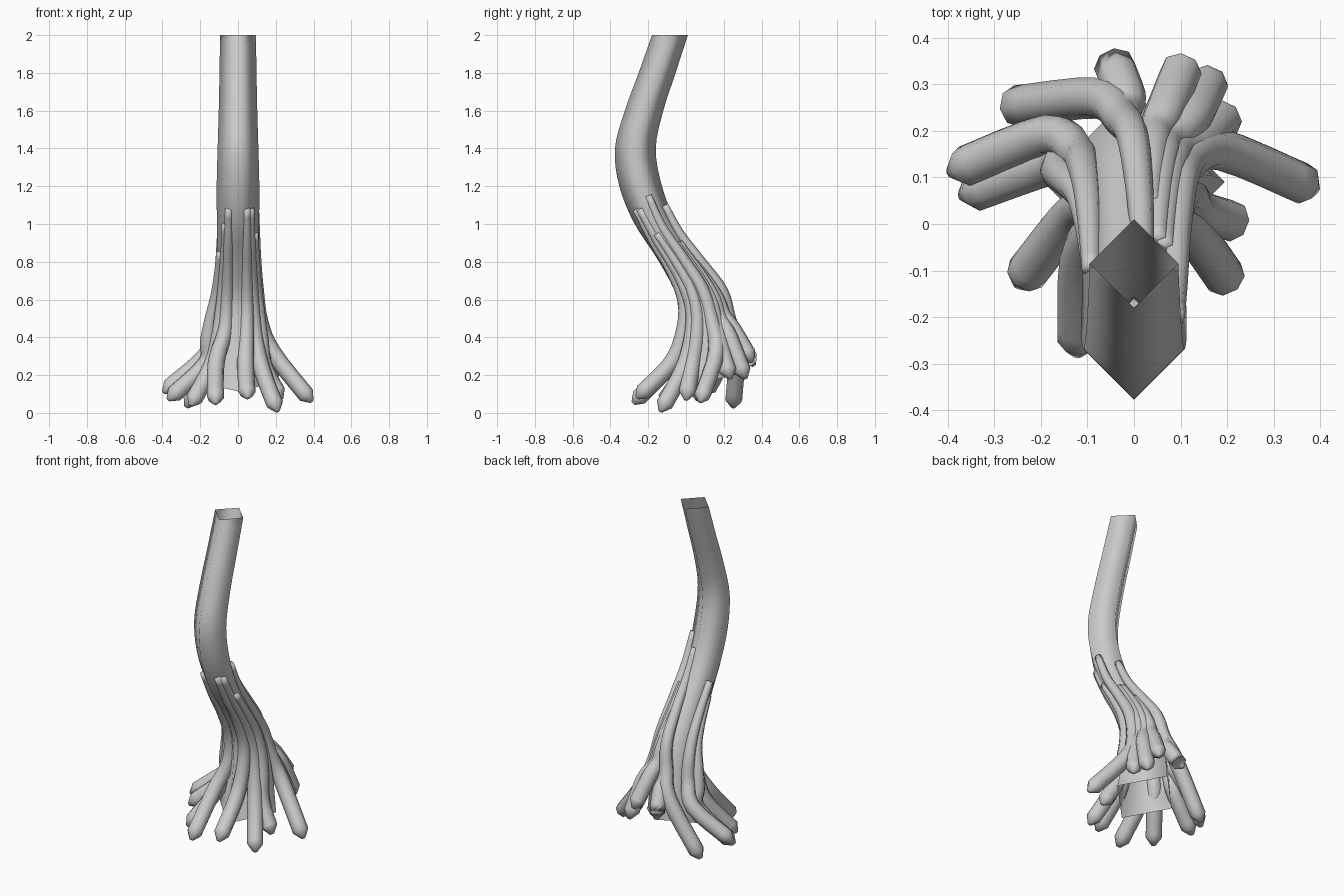
import bpy, bmesh, math
from mathutils import Vector

cube = bpy.data.objects.get("Cube")
if cube:
    bpy.data.objects.remove(cube, do_unlink=True)

bark = bpy.data.materials.new("grey_bark")
bark.use_nodes = True
GREY = (0.6, 0.6, 0.6, 1)
bark.diffuse_color = GREY
bark.node_tree.nodes["Principled BSDF"].inputs["Base Color"].default_value = GREY


def spline(points, steps):
    """Smooth curve through the points (Catmull-Rom)."""
    pts = [points[0] * 2 - points[1]] + points + [points[-1] * 2 - points[-2]]
    out = []
    for a, b, c, d in zip(pts, pts[1:], pts[2:], pts[3:]):
        for i in range(steps):
            t = i / steps
            out.append((b * 2 + (c - a) * t + (a * 2 - b * 5 + c * 4 - d) * t ** 2
                        + (b * 3 - a - c * 3 + d) * t ** 3) / 2)
    return out + [points[-1]]


def skin(name, rings, capped):
    """Join rings of points into a smooth tube."""
    bm = bmesh.new()
    loops = [[bm.verts.new(p) for p in ring] for ring in rings]
    n = len(loops[0])
    for low, high in zip(loops, loops[1:]):
        for i in range(n):
            j = (i + 1) % n
            bm.faces.new((low[i], low[j], high[j], high[i]))
    if capped:
        bm.faces.new(loops[0])
        bm.faces.new(loops[-1])
    bmesh.ops.recalc_face_normals(bm, faces=bm.faces)
    for face in bm.faces:
        face.smooth = True
    mesh = bpy.data.meshes.new(name)
    bm.to_mesh(mesh)
    bm.free()
    mesh.materials.append(bark)
    bpy.context.collection.objects.link(bpy.data.objects.new(name, mesh))


# Trunk: leaning S-curve with a diamond section, open at both ends
# (half width, centre y, height)
trunk = spline([Vector(p) for p in (
    (.195, .09, .16), (.16, .105, .38), (.127, .08, .6), (.113, -.03, .8),
    (.112, -.16, 1), (.113, -.24, 1.2), (.108, -.268, 1.4), (.102, -.222, 1.6),
    (.098, -.153, 1.8), (.095, -.085, 2))], 4)


def trunk_ring(r, y, z):
    tilt = max(0, .4 - z)
    return [(dx * r, y + dy * r, z + tilt * dy * r)
            for dx, dy in ((1, 0), (0, 1), (-1, 0), (0, -1))]


skin("trunk", [trunk_ring(*p) for p in trunk], False)


def trunk_at(z):
    for a, b in zip(trunk, trunk[1:]):
        if z <= b.z:
            return a.lerp(b, max(0, (z - a.z) / (b.z - a.z)))
    return trunk[-1]


def on_bark(angle, z, lift):
    """Point on the diamond surface, slightly lifted."""
    r, y, _ = trunk_at(z)
    c, s = math.cos(angle), math.sin(angle)
    d = r / (abs(c) + abs(s)) + lift
    return Vector((c * d, y + s * d, z))


def root(name, angle, top, elbow, tip):
    """Tube that hugs the trunk, bends at the elbow and ends in a tapered tip."""
    elbow, tip = Vector(elbow), Vector(tip)
    start = math.radians(angle)
    turn = math.atan2(elbow.y - trunk_at(elbow.z).y, elbow.x) - start
    turn = (turn + math.pi) % math.tau - math.pi
    guide = []
    for t in (0, .2, .4, .6, .8):
        z = top + (elbow.z - top) * t
        guide.append(on_bark(start + turn * t * t, z, .012 * t))
    path = spline(guide + [elbow, tip], 4)
    # tapered end
    end = (path[-1] - path[-2]).normalized()
    path[-1] = tip - end * .045
    path.append(tip)
    rings, side = [], Vector((1, 0, 0))
    last = len(path) - 1
    for i, p in enumerate(path):
        along = (path[min(i + 1, last)] - path[max(i - 1, 0)]).normalized()
        side = (side - along * side.dot(along)).normalized()
        up = along.cross(side)
        r = .02 + .025 * min(1, i / last * 1.25)
        if i == last:
            r = .012
        rings.append([p + (side * math.cos(k * math.tau / 8)
                           + up * math.sin(k * math.tau / 8)) * r for k in range(8)])
    skin(name, rings, True)


# Roots: start angle on the trunk, start height, elbow, tip
ROOTS = (
    ("front_root_right", -128, 1.08, (-.115, -.07, .27), (-.12, -.28, .05)),
    ("front_root_left", -55, 1.08, (.04, -.08, .26), (.05, -.26, .08)),
    ("front_root_outer", -35, 1.08, (.13, -.02, .22), (.21, -.135, .008)),
    ("left_root_low", -15, .95, (.14, .03, .24), (.23, 0, .07)),
    ("left_root_long", 15, 1.15, (.185, .16, .32), (.39, .075, .06)),
    ("back_root_outer", 35, .9, (.145, .18, .37), (.2, .235, .18)),
    ("back_root_middle", 50, .9, (.125, .23, .4), (.165, .315, .18)),
    ("back_root_inner", 65, .8, (.07, .25, .44), (.11, .35, .27)),
    ("back_root_short", 100, .6, (-.02, .28, .38), (-.05, .36, .25)),
    ("back_root_long", 78, 1.1, (-.08, .27, .34), (-.275, .25, .03)),
    ("right_root_upper", 168, .93, (-.185, .19, .29), (-.395, .11, .11)),
    ("right_root_lower", 190, .85, (-.17, .13, .26), (-.37, .06, .07)),
    ("right_root_front", 215, 1, (-.14, .01, .25), (-.25, -.13, .04)),
)
for spec in ROOTS:
    root(*spec)
